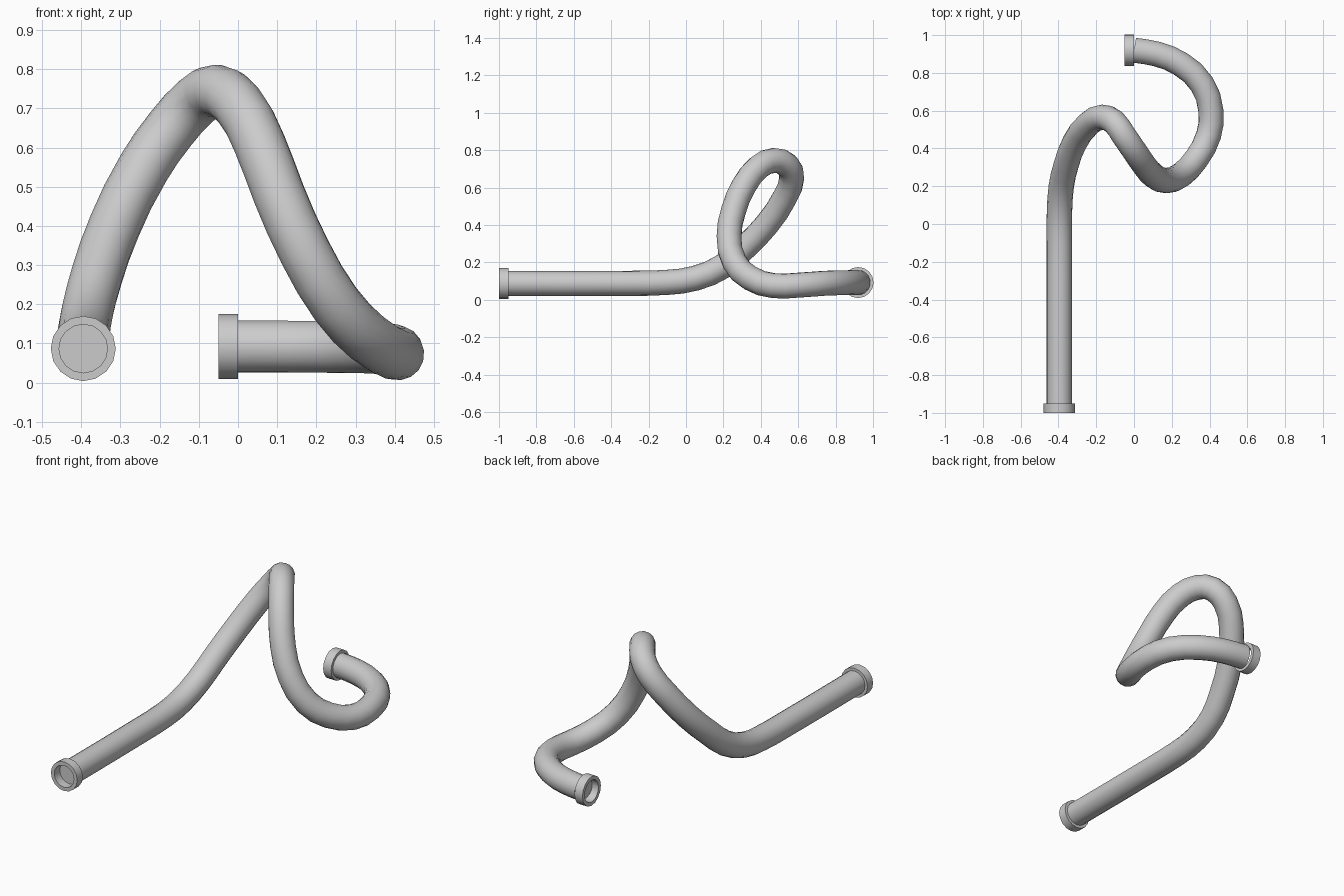
import bpy, bmesh, math
from mathutils import Matrix, Vector

cube = bpy.data.objects.get("Cube")
if cube:
    bpy.data.objects.remove(cube, do_unlink=True)

SIDES = 16
TUBE_R = 0.067
COLLAR_LENGTH = 0.05

grey = bpy.data.materials.new("plain grey")
grey.use_nodes = True
grey.diffuse_color = (0.6, 0.6, 0.6, 1)
grey.node_tree.nodes["Principled BSDF"].inputs["Base Color"].default_value = (0.6, 0.6, 0.6, 1)


def finish(obj):
    """Give an object its colour and smooth its curved faces."""
    obj.data.materials.clear()
    obj.data.materials.append(grey)
    bpy.ops.object.select_all(action="DESELECT")
    obj.select_set(True)
    bpy.context.view_layer.objects.active = obj
    bpy.ops.object.shade_smooth_by_angle(angle=math.radians(40))


# Tube: straight run, climb into a loop, then a hook along the floor
path = [
    (-0.395, -0.95, 0.087), (-0.395, -0.3, 0.088), (-0.395, -0.1, 0.093),
    (-0.395, 0.05, 0.115), (-0.385, 0.2, 0.18), (-0.36, 0.31, 0.275),
    (-0.315, 0.43, 0.40), (-0.24, 0.53, 0.55), (-0.17, 0.565, 0.65),
    (-0.105, 0.54, 0.72), (-0.055, 0.47, 0.745), (0.0, 0.39, 0.71),
    (0.055, 0.31, 0.61), (0.105, 0.255, 0.48), (0.17, 0.23, 0.335),
    (0.25, 0.26, 0.2), (0.33, 0.345, 0.115), (0.395, 0.47, 0.075),
    (0.407, 0.6, 0.078), (0.36, 0.74, 0.088), (0.25, 0.845, 0.091),
    (0.12, 0.9, 0.092), (0.0, 0.92, 0.092),
]
curve = bpy.data.curves.new("tube", "CURVE")
curve.dimensions = "3D"
curve.resolution_u = 2
curve.bevel_depth = TUBE_R
curve.bevel_resolution = SIDES // 2 - 2
curve.use_fill_caps = True
spline = curve.splines.new("BEZIER")
spline.bezier_points.add(len(path) - 1)
for point, co in zip(spline.bezier_points, path):
    point.co = co
    point.handle_left_type = point.handle_right_type = "AUTO"
tube = bpy.data.objects.new("tube", curve)
bpy.context.collection.objects.link(tube)
bpy.context.view_layer.objects.active = tube
tube.select_set(True)
bpy.ops.object.convert(target="MESH")
tube = bpy.context.view_layer.objects.active
finish(tube)


def collar(name, base, direction):
    """Open ring standing on the tube end, with the capped tube as its floor."""
    bm = bmesh.new()
    profile = [(0.062, 0), (0.083, 0), (0.083, COLLAR_LENGTH), (0.062, COLLAR_LENGTH)]
    rings = []
    for radius, height in profile:
        circle = bmesh.ops.create_circle(
            bm, segments=SIDES, radius=radius, matrix=Matrix.Translation((0, 0, height)))
        rings.append(circle["verts"])
    for a, b in zip(rings, rings[1:] + rings[:1]):
        for i in range(SIDES):
            j = (i + 1) % SIDES
            bm.faces.new((a[i], a[j], b[j], b[i]))
    bmesh.ops.recalc_face_normals(bm, faces=bm.faces)
    mesh = bpy.data.meshes.new(name)
    bm.to_mesh(mesh)
    bm.free()
    obj = bpy.data.objects.new(name, mesh)
    bpy.context.collection.objects.link(obj)
    obj.location = base
    obj.rotation_euler = Vector(direction).to_track_quat("Z", "Y").to_euler()
    finish(obj)


# Collars at both ends
collar("front_collar", path[0], (0, -1, 0))
collar("back_collar", path[-1], (-1, 0, 0))
